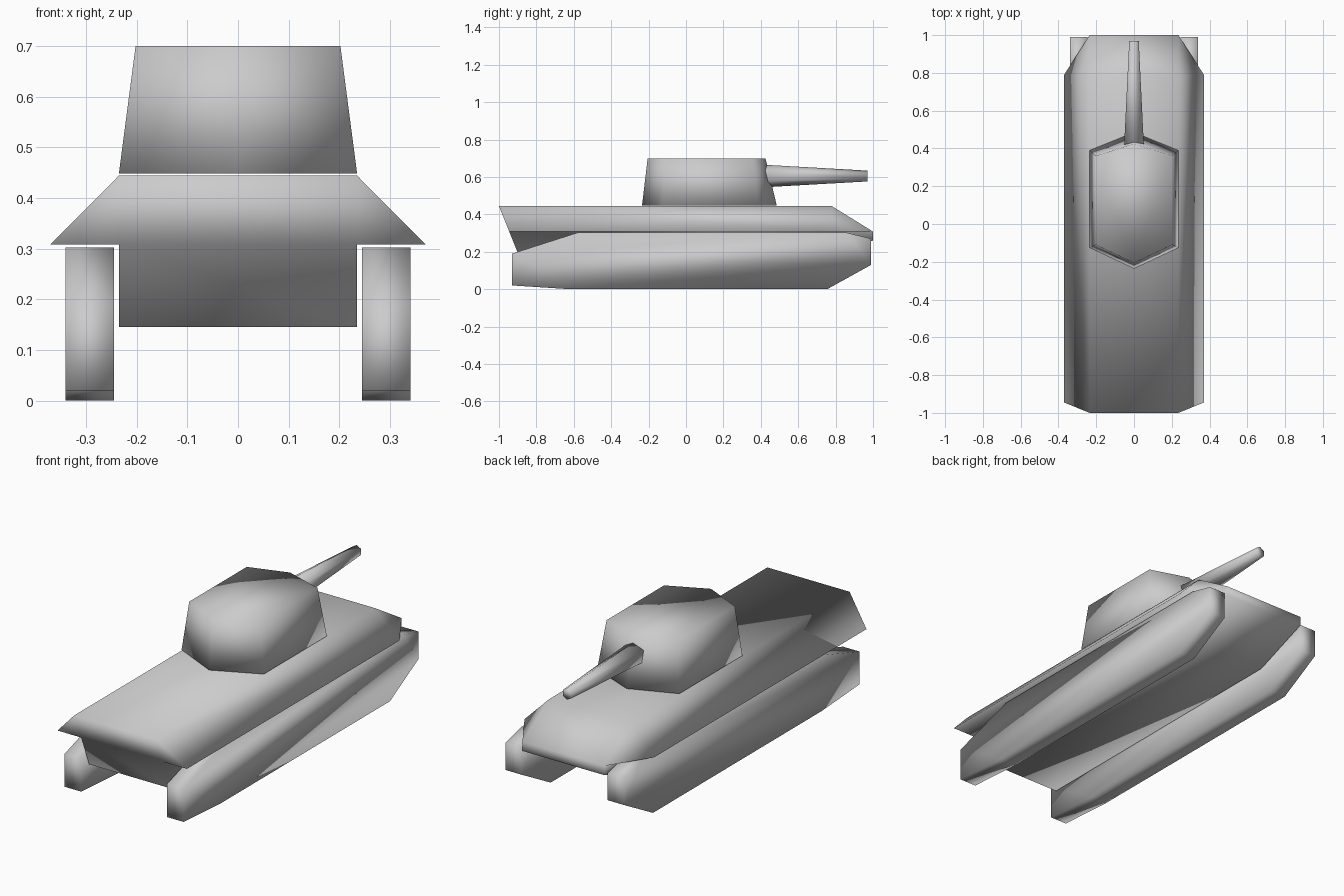
import bpy, bmesh, math
from mathutils import Vector

cube = bpy.data.objects.get("Cube")
if cube:
    bpy.data.objects.remove(cube, do_unlink=True)

# Single plain grey paint
grey = bpy.data.materials.new("plain_grey")
grey.use_nodes = True
grey.diffuse_color = (0.6, 0.6, 0.6, 1)
grey.node_tree.nodes["Principled BSDF"].inputs["Base Color"].default_value = (0.6, 0.6, 0.6, 1)


def finish(name, bm):
    """Turn a bmesh into a fully smooth-shaded grey object."""
    bmesh.ops.remove_doubles(bm, verts=bm.verts, dist=1e-5)
    bmesh.ops.recalc_face_normals(bm, faces=bm.faces)
    for face in bm.faces:
        face.smooth = True
    mesh = bpy.data.meshes.new(name)
    bm.to_mesh(mesh)
    bm.free()
    mesh.materials.append(grey)
    obj = bpy.data.objects.new(name, mesh)
    bpy.context.collection.objects.link(obj)
    return obj


def loft(name, start, end):
    """Join two matching closed outlines and cap both."""
    bm = bmesh.new()
    a = [bm.verts.new(p) for p in start]
    b = [bm.verts.new(p) for p in end]
    bm.faces.new(a)
    bm.faces.new(b)
    for i in range(len(a)):
        j = (i + 1) % len(a)
        bm.faces.new((a[i], a[j], b[j], b[i]))
    return finish(name, bm)


# Hull: centre body profile (y, z) with sloping sponsons on both sides
W, RIM = 0.235, 0.308
body = [(-1, 0.444), (0.78, 0.444), (1, RIM), (1, 0.26),
        (0.7, 0.145), (-0.88, 0.145), (-0.945, RIM)]
rim = [(0.37, -0.945), (0.37, 0.79)]
bm = bmesh.new()
sides = []
for s in (1, -1):
    c = [bm.verts.new((s * W, y, z)) for y, z in body]
    r = [bm.verts.new((s * x, y, RIM)) for x, y in rim]
    sides.append(c)
    for face in ((c[0], c[1], r[1], r[0]),          # sloping side
                 (c[1], c[2], r[1]),                # cheek beside the glacis
                 (c[0], r[0], c[6]),                # sponson end
                 (c[6], r[0], r[1], c[2]),          # sponson underside
                 (c[2], c[3], c[4], c[5], c[6])):   # lower hull side
        bm.faces.new(face)
left, right = sides
for i in range(len(body)):
    j = (i + 1) % len(body)
    bm.faces.new((left[i], left[j], right[j], right[i]))
finish("hull", bm)

# Tracks: solid blocks from one side profile (y, z)
track = [(-0.93, 0.02), (-0.93, 0.19), (-0.58, 0.302), (0.86, 0.302),
         (0.99, 0.27), (0.99, 0.13), (0.755, 0), (-0.62, 0)]
for name, s in (("left_track", 1), ("right_track", -1)):
    loft(name, [(s * 0.245, y, z) for y, z in track],
         [(s * 0.34, y, z) for y, z in track])

# Turret: tapering long hexagon
def hexagon(w, nose, front, back, tail, z):
    return [(0, nose, z), (w, front, z), (w, back, z),
            (0, tail, z), (-w, back, z), (-w, front, z)]

loft("turret", hexagon(0.235, 0.485, 0.39, -0.125, -0.235, 0.448),
     hexagon(0.202, 0.425, 0.36, -0.11, -0.205, 0.70))

# Gun barrel: tapering six-sided tube
def ring(y, radius):
    return [(radius * math.sin(k * math.pi / 3), y, 0.605 + radius * math.cos(k * math.pi / 3))
            for k in range(6)]

loft("gun_barrel", ring(0.42, 0.06), ring(0.97, 0.029))
